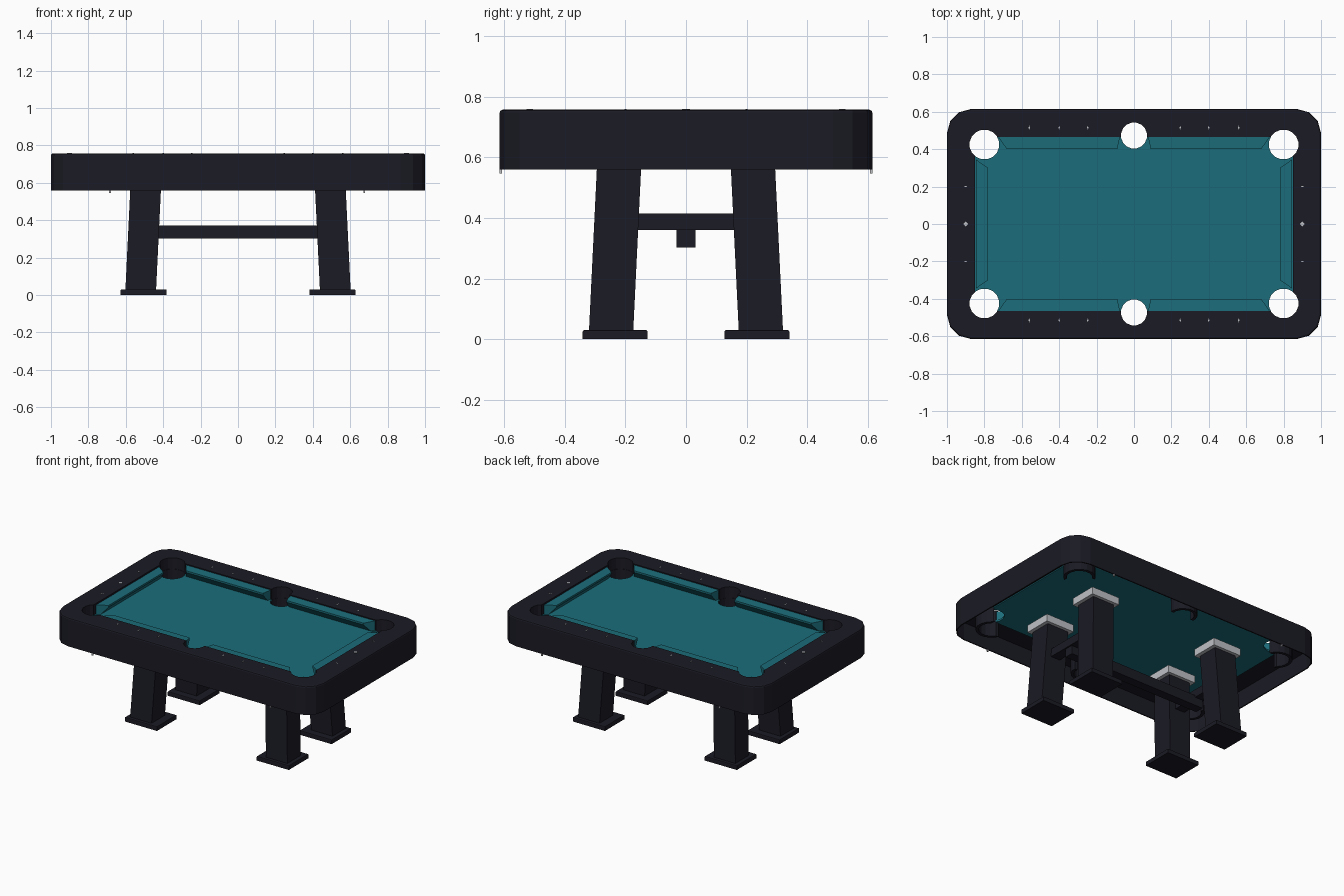
import bpy, bmesh, math

if "Cube" in bpy.data.objects:
    bpy.data.objects.remove(bpy.data.objects["Cube"])


def material(name, rgb):
    m = bpy.data.materials.new(name)
    m.diffuse_color = (*rgb, 1)
    m.use_nodes = True
    m.node_tree.nodes["Principled BSDF"].inputs["Base Color"].default_value = m.diffuse_color
    return m


WOOD = material("dark wood", (0.0105, 0.0105, 0.018))
CLOTH = material("teal cloth", (0.011, 0.152, 0.195))
METAL = material("light grey", (0.52, 0.53, 0.56))


def loft(name, low, high, mat, bevel=0.0):
    """Closed solid between two matching loops of 3D points."""
    bm = bmesh.new()
    a = [bm.verts.new(p) for p in low]
    b = [bm.verts.new(p) for p in high]
    n = len(a)
    bm.faces.new(a[::-1])
    top = bm.faces.new(b)
    for i in range(n):
        j = (i + 1) % n
        bm.faces.new((a[i], a[j], b[j], b[i]))
    bmesh.ops.recalc_face_normals(bm, faces=bm.faces)
    if bevel:
        bmesh.ops.bevel(bm, geom=list(top.edges), offset=bevel, segments=2,
                        profile=0.5, affect='EDGES')
    me = bpy.data.meshes.new(name)
    bm.to_mesh(me)
    bm.free()
    me.materials.append(mat)
    ob = bpy.data.objects.new(name, me)
    bpy.context.collection.objects.link(ob)
    return ob


def prism(name, pts, z0, z1, mat, bevel=0.0):
    return loft(name, [(x, y, z0) for x, y in pts], [(x, y, z1) for x, y in pts], mat, bevel)


def rect(hx, hy, cx=0, cy=0):
    return [(cx - hx, cy - hy), (cx + hx, cy - hy), (cx + hx, cy + hy), (cx - hx, cy + hy)]


def circle(cx, cy, r, n=16):
    return [(cx + r * math.cos(math.tau * (i + .5) / n),
             cy + r * math.sin(math.tau * (i + .5) / n)) for i in range(n)]


def round_rect(hx, hy, r, seg=3):
    pts = []
    for k, (sx, sy) in enumerate([(1, 1), (-1, 1), (-1, -1), (1, -1)]):
        for i in range(seg + 1):
            t = math.pi / 2 * (k + i / seg)
            pts.append((sx * (hx - r) + r * math.cos(t), sy * (hy - r) + r * math.sin(t)))
    return pts


def cut(ob, cutters):
    bpy.context.view_layer.objects.active = ob
    for c in cutters:
        mod = ob.modifiers.new("cut", 'BOOLEAN')
        mod.operation, mod.solver, mod.object = 'DIFFERENCE', 'EXACT', c
        bpy.ops.object.modifier_apply(modifier=mod.name)


BED, TOP = 0.685, 0.757
pockets = [(x, y, 0.08) for x in (-0.8, 0.8) for y in (-0.425, 0.425)]
pockets += [(0, -0.473, 0.07), (0, 0.473, 0.07)]
holes = [prism("pocket_cutter", circle(*p), 0.4, 0.9, WOOD) for p in pockets]

# Frame: rails and thin skirt in one hollow shell
frame = prism("frame", round_rect(1.0, 0.615, 0.13), 0.56, TOP, WOOD, 0.01)
hollow = prism("hollow_cutter", round_rect(0.992, 0.607, 0.122), 0.4, BED - 0.005, WOOD)
opening = prism("opening_cutter", rect(0.85, 0.465), 0.4, 0.9, WOOD)

# Pocket liners hanging under the rails, open towards the table
liners = [prism("pocket_liner", circle(x, y, r + 0.02), 0.575, BED - 0.006, WOOD)
          for x, y, r in pockets]

# Cloth bed
bed = prism("cloth_bed", rect(0.855, 0.47), BED - 0.012, BED, CLOTH)

cut(frame, [hollow, opening] + holes)
cut(bed, holes)
for liner, hole in zip(liners, holes):
    cut(liner, [hole, opening])
for c in holes + [hollow, opening]:
    bpy.data.objects.remove(c)


# Cushions: undercut profile (distance in from rail, height), ends splayed to the pockets
PROFILE = [(0, 0.75), (0.065, 0.747), (0.065, 0.735), (0.025, BED), (0, BED)]


def cushion(name, place, a, b, da, db):
    """a, b are the ends at the rail; da, db how far each end shifts at the nose."""
    ends = []
    for e, d in ((a, da), (b, db)):
        ends.append([place(e + d * w / 0.065, w) + (z,) for w, z in PROFILE])
    loft(name, ends[0], ends[1], CLOTH)


for s in (-1, 1):
    cushion("end_cushion", lambda t, w: (s * (0.845 - w), t), -0.345, 0.345, 0.045, -0.045)
    for q in (-1, 1):
        cushion("side_cushion", lambda t, w: (q * t, s * (0.465 - w)),
                0.075, 0.725, 0.015, -0.045)

# Sight markers on the rails
spots = [(x, y, 0.004, 0.011) for x in (-0.56, -0.4, -0.247, 0.247, 0.4, 0.56) for y in (-0.515, 0.515)]
spots += [(x, y, 0.011, 0.003) for x in (-0.9, 0.9) for y in (-0.2, 0.2)]
spots += [(x, 0, 0.013, 0.013) for x in (-0.9, 0.9)]
for x, y, hx, hy in spots:
    prism("sight_marker", [(x - hx, y), (x, y - hy), (x + hx, y), (x, y + hy)],
          TOP - 0.002, TOP + 0.002, METAL)

# Small studs under the skirt
for x in (-0.685, 0.675):
    for y in (-0.611, 0.611):
        prism("skirt_stud", rect(0.005, 0.004, x, y), 0.546, 0.562, METAL)

# Legs leaning inward, with feet and mounting plates
for sx in (-1, 1):
    for sy in (-1, 1):
        low = [(x, y, 0.028) for x, y in rect(0.082, 0.073, sx * 0.52, sy * 0.247)]
        high = [(x, y, 0.585) for x, y in rect(0.082, 0.073, sx * 0.493, sy * 0.22)]
        loft("leg", low, high, WOOD)
        prism("foot", rect(0.123, 0.107, sx * 0.505, sy * 0.234), 0, 0.03, WOOD, 0.005)
        prism("mounting_plate", rect(0.108, 0.095, sx * 0.493, sy * 0.22), 0.58, 0.63, METAL)
    # Cross beam between each pair of legs
    prism("cross_beam", rect(0.035, 0.19, sx * 0.505), 0.36, 0.415, WOOD)

# Long stretcher
prism("long_stretcher", rect(0.53, 0.031), 0.303, 0.373, WOOD)
